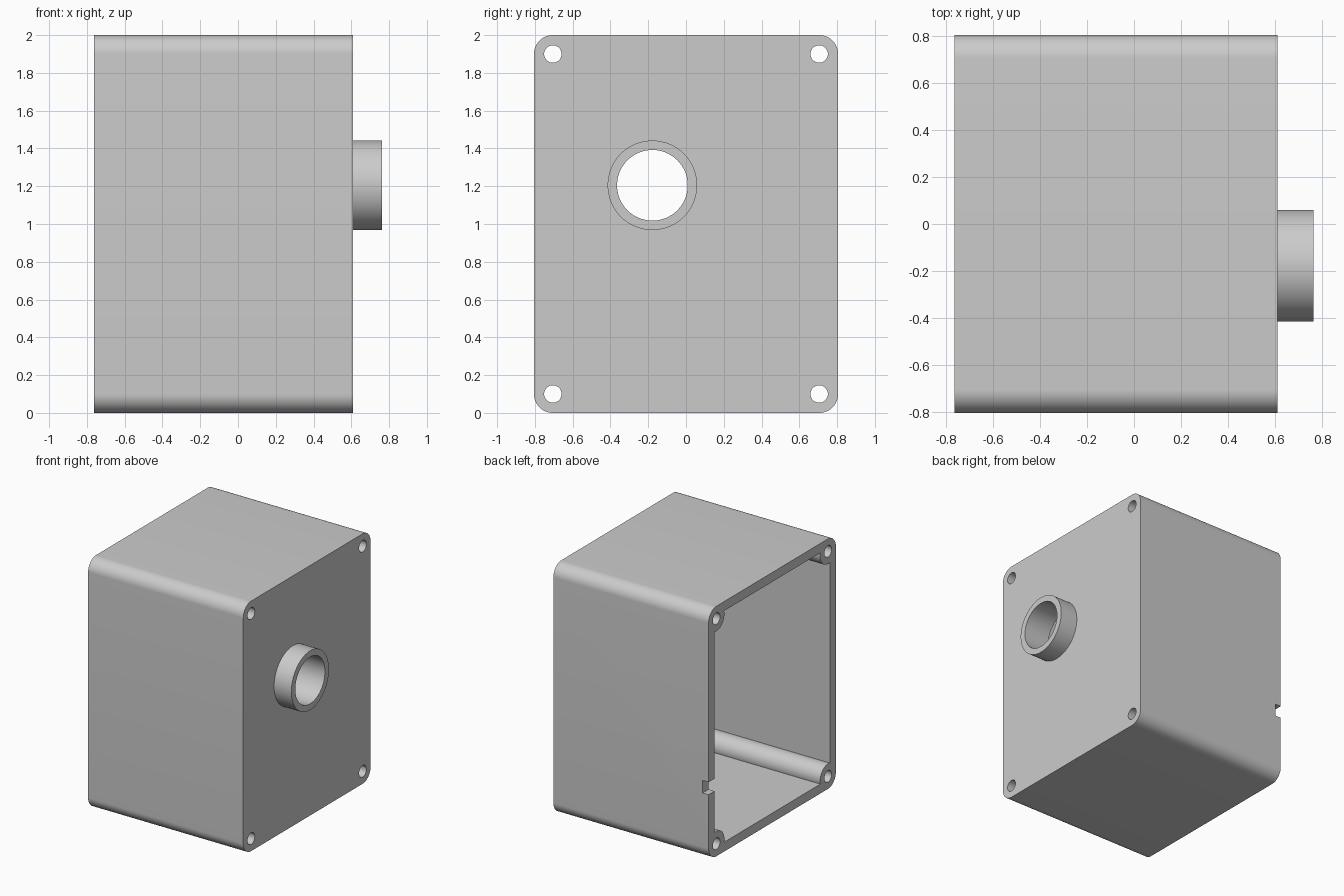
import bpy, bmesh, math
from mathutils import Matrix

BACK, FRONT = -0.763, 0.61      # open end and closed end along x
HALF_Y, HEIGHT, R, WALL = 0.805, 2.0, 0.1, 0.075
PIPE_Y, PIPE_Z = -0.178, 1.205
SCREWS = [(sy * (HALF_Y - R), z) for sy in (-1, 1) for z in (R, HEIGHT - R)]

cube = bpy.data.objects.get("Cube")
if cube:
    bpy.data.objects.remove(cube, do_unlink=True)

grey = bpy.data.materials.new("light grey plastic")
grey.use_nodes = True
GREY = (0.6, 0.6, 0.6, 1)
grey.diffuse_color = GREY
grey.node_tree.nodes["Principled BSDF"].inputs["Base Color"].default_value = GREY


def new_object(name, bm):
    bmesh.ops.recalc_face_normals(bm, faces=bm.faces)
    mesh = bpy.data.meshes.new(name)
    bm.to_mesh(mesh)
    bm.free()
    mesh.materials.append(grey)
    obj = bpy.data.objects.new(name, mesh)
    bpy.context.collection.objects.link(obj)
    return obj


def prism(name, outline, x0, x1):
    """Extrude a (y, z) outline along x."""
    bm = bmesh.new()
    face = bm.faces.new([bm.verts.new((x0, y, z)) for y, z in outline])
    moved = bmesh.ops.extrude_face_region(bm, geom=[face])["geom"]
    verts = [v for v in moved if isinstance(v, bmesh.types.BMVert)]
    bmesh.ops.translate(bm, verts=verts, vec=(x1 - x0, 0, 0))
    return new_object(name, bm)


def box(name, x0, x1, y0, y1, z0, z1):
    return prism(name, [(y0, z0), (y1, z0), (y1, z1), (y0, z1)], x0, x1)


def arc(y, z, r, start, sweep, steps):
    return [(y + r * math.cos(start + sweep * i / steps),
             z + r * math.sin(start + sweep * i / steps)) for i in range(steps + 1)]


def rod(name, y, z, r, x0, x1, sides=64):
    return prism(name, arc(y, z, r, 0, math.tau, sides)[:-1], x0, x1)


def combine(target, tool, operation):
    """Apply a boolean and discard the tool."""
    mod = target.modifiers.new("cut", "BOOLEAN")
    mod.operation, mod.solver, mod.object = operation, "EXACT", tool
    bpy.context.view_layer.objects.active = target
    bpy.ops.object.modifier_apply(modifier=mod.name)
    bpy.data.objects.remove(tool, do_unlink=True)


# Outer housing with four rounded long edges
corners = [(1, HEIGHT - R), (-1, HEIGHT - R), (-1, R), (1, R)]
outline = []
for i, (side, z) in enumerate(corners):
    outline += arc(side * (HALF_Y - R), z, R, i * math.pi / 2, math.pi / 2, 16)
housing = prism("housing", outline, BACK, FRONT)

# Round spout on the closed end
combine(housing, rod("spout", PIPE_Y, PIPE_Z, 0.237, FRONT - 0.04, 0.763, 96), "UNION")

# Cavity, leaving round screw posts in the corners
cavity = box("cavity", BACK - 0.1, FRONT - WALL,
             WALL - HALF_Y, HALF_Y - WALL, WALL, HEIGHT - WALL)
for y, z in SCREWS:
    combine(cavity, rod("post", y, z, R, BACK - 0.2, FRONT), "DIFFERENCE")
combine(housing, cavity, "DIFFERENCE")

# Spout bore, screw holes and the cable notch in the back wall
combine(housing, rod("bore", PIPE_Y, PIPE_Z, 0.187, FRONT - 0.2, 0.9, 96), "DIFFERENCE")
for y, z in SCREWS:
    combine(housing, rod("screw_hole", y, z, 0.046, BACK - 0.1, FRONT + 0.1, 48), "DIFFERENCE")
combine(housing, box("notch", BACK - 0.1, BACK + 0.052, HALF_Y - 0.12, HALF_Y + 0.1,
                     0.53, 0.63), "DIFFERENCE")

# Smooth the round surfaces, keep the edges crisp
bpy.ops.object.select_all(action="DESELECT")
housing.select_set(True)
bpy.context.view_layer.objects.active = housing
bpy.ops.object.shade_smooth_by_angle(angle=math.radians(30))
